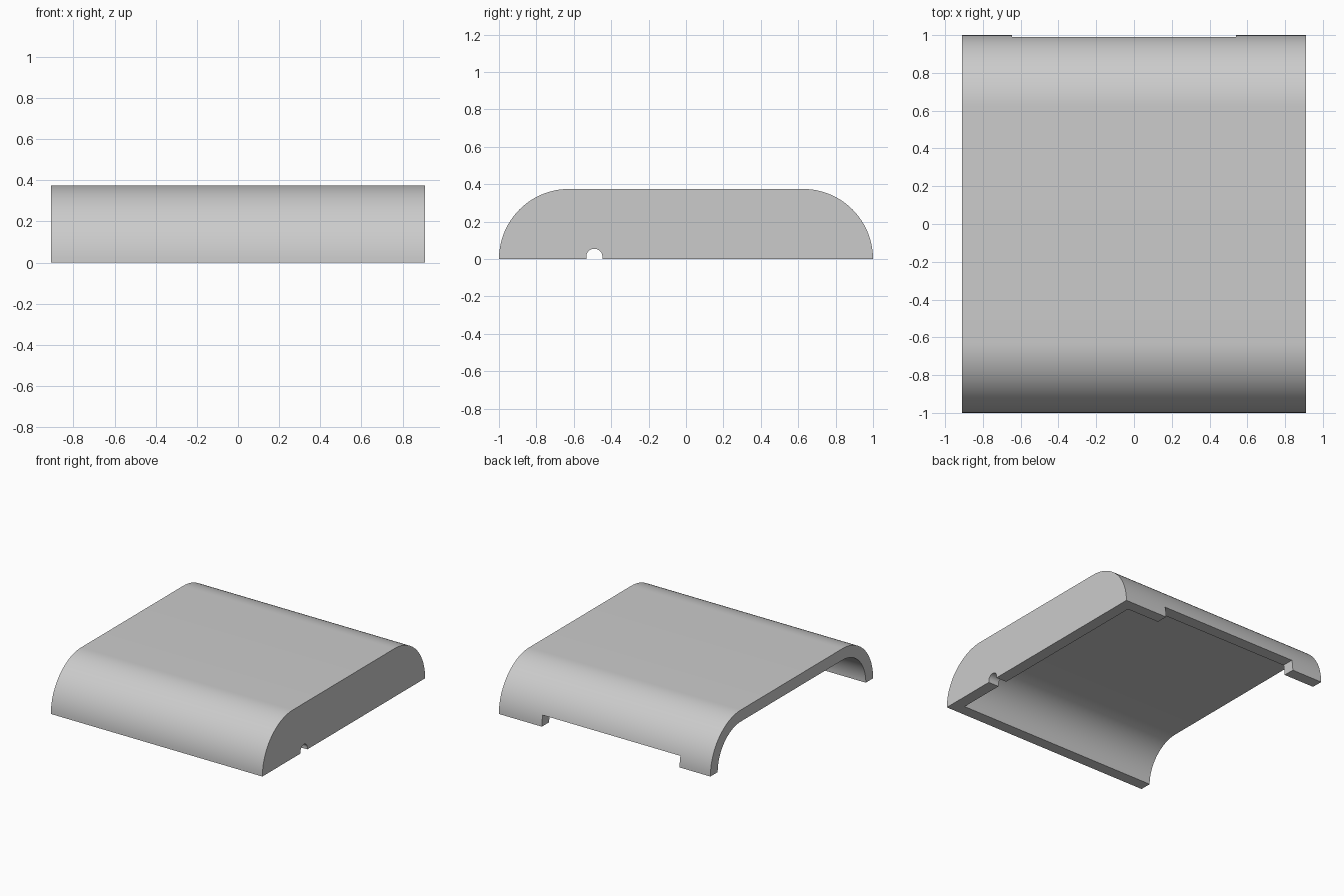
import bpy
import bmesh
import math

HALF_X, HALF_Y, HEIGHT = 0.91, 1.0, 0.375
WALL = 0.09
STEPS = 24

cube = bpy.data.objects.get("Cube")
if cube:
    bpy.data.objects.remove(cube, do_unlink=True)

# Single plain plastic colour
plastic = bpy.data.materials.new("light grey plastic")
plastic.use_nodes = True
grey = (0.6, 0.6, 0.6, 1)
plastic.diffuse_color = grey
plastic.node_tree.nodes["Principled BSDF"].inputs["Base Color"].default_value = grey


def extrude_profile(name, profile, x0, x1):
    """Sweep a closed (y, z) outline along x into a solid."""
    bm = bmesh.new()
    face = bm.faces.new([bm.verts.new((x0, y, z)) for y, z in profile])
    swept = bmesh.ops.extrude_face_region(bm, geom=[face])["geom"]
    verts = [v for v in swept if isinstance(v, bmesh.types.BMVert)]
    bmesh.ops.translate(bm, verts=verts, vec=(x1 - x0, 0, 0))
    bmesh.ops.recalc_face_normals(bm, faces=bm.faces)
    mesh = bpy.data.meshes.new(name)
    bm.to_mesh(mesh)
    bm.free()
    mesh.materials.append(plastic)
    obj = bpy.data.objects.new(name, mesh)
    bpy.context.collection.objects.link(obj)
    return obj


def arch(half, radius, drop=0.0, centre=0.0, base=0.0):
    """Flat-topped outline with quarter-round shoulders and optional legs."""
    flat = half - radius
    angles = [math.pi / 2 * i / STEPS for i in range(STEPS + 1)]
    right = [(flat + radius * math.cos(a), base + radius * math.sin(a)) for a in angles]
    if drop:
        right.insert(0, (half, base - drop))
    left = [(-y, z) for y, z in reversed(right)]
    if flat < 1e-6:
        left = left[1:]
    return [(centre + y, z) for y, z in right + left]


def box(y0, y1, z0, z1):
    return [(y0, z0), (y1, z0), (y1, z1), (y0, z1)]


# Outer body with rounded front and back shoulders
cover = extrude_profile("cover_shell", arch(HALF_Y, HEIGHT), -HALF_X, HALF_X)

# Hollow that is open below and at one end, back wall notch, cable hole
cutters = [
    extrude_profile("hollow_cutter", arch(HALF_Y - WALL, HEIGHT - WALL, drop=0.1),
                    -HALF_X - 0.1, HALF_X - WALL),
    extrude_profile("notch_cutter", box(0.8, 1.1, -0.1, 0.086), -0.645, 0.54),
    extrude_profile("cable_hole_cutter",
                    arch(0.043, 0.043, drop=0.1, centre=-0.49, base=0.012),
                    HALF_X - 2 * WALL, HALF_X + 0.1),
]

bpy.context.view_layer.objects.active = cover
for cutter in cutters:
    cutter.hide_render = True
    mod = cover.modifiers.new(cutter.name, "BOOLEAN")
    mod.operation = "DIFFERENCE"
    mod.solver = "EXACT"
    mod.object = cutter
    bpy.ops.object.modifier_apply(modifier=mod.name)
    bpy.data.objects.remove(cutter, do_unlink=True)

# Smooth shoulders, crisp rims
bpy.ops.object.select_all(action="DESELECT")
cover.select_set(True)
bpy.ops.object.shade_smooth_by_angle(angle=math.radians(30))
